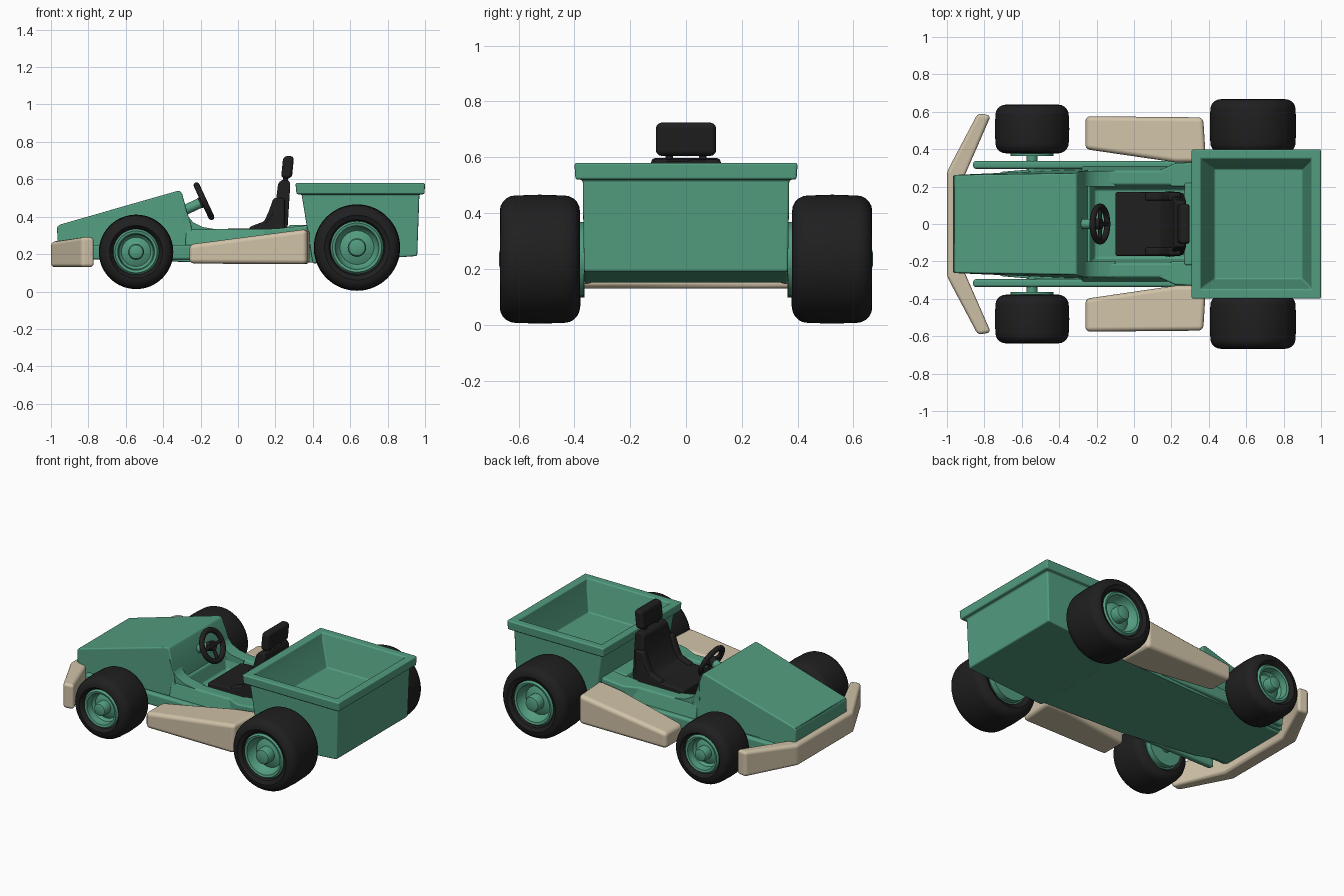
import bpy, bmesh, math
from mathutils import Vector

if "Cube" in bpy.data.objects:
    bpy.data.objects.remove(bpy.data.objects["Cube"])


def material(name, rgb):
    m = bpy.data.materials.new(name)
    m.diffuse_color = (*rgb, 1)
    m.use_nodes = True
    m.node_tree.nodes["Principled BSDF"].inputs["Base Color"].default_value = m.diffuse_color
    return m


GREEN = material("green paint", (0.085, 0.335, 0.215))
BEIGE = material("beige plastic", (0.63, 0.54, 0.39))
BLACK = material("black rubber", (0.014, 0.014, 0.015))


def make(name, verts, faces, mat, bevel=0.0, mirror=False, segs=3):
    me = bpy.data.meshes.new(name)
    bm = bmesh.new()
    vs = [bm.verts.new(v) for v in verts]
    for f in faces:
        bm.faces.new([vs[i] for i in f])
    bmesh.ops.recalc_face_normals(bm, faces=bm.faces)
    for f in bm.faces:
        f.smooth = True
    bm.to_mesh(me)
    bm.free()
    me.materials.append(mat)
    ob = bpy.data.objects.new(name, me)
    bpy.context.collection.objects.link(ob)
    if bevel:
        b = ob.modifiers.new("bevel", 'BEVEL')
        b.width, b.segments, b.harden_normals = bevel, segs, True
        b.limit_method, b.angle_limit = 'ANGLE', math.radians(25)
    else:
        me.set_sharp_from_angle(angle=math.radians(35))
    if mirror:
        m = ob.modifiers.new("mirror", 'MIRROR')
        m.use_axis = (False, True, False)
    return ob


def skin(name, rings, mat, caps=True, loop=False, **kw):
    # join equal-sized rings of points into one surface
    n, k = len(rings[0]), len(rings)
    verts = [p for r in rings for p in r]
    faces = [(i * n + j, i * n + (j + 1) % n, (i + 1) % k * n + (j + 1) % n, (i + 1) % k * n + j)
             for i in range(k if loop else k - 1) for j in range(n)]
    if caps:
        faces += [tuple(range(n)), tuple(range((k - 1) * n, k * n))]
    return make(name, verts, faces, mat, **kw)


def side_profile(name, pts, width, mat, **kw):
    # x-z outline swept across y; width is a function of (x, z)
    return skin(name, [[(x, s * width(x, z), z) for x, z in pts] for s in (-1, 1)], mat, **kw)


def plan(name, pts, low, top, mat, **kw):
    # x-y outline raised between two height functions of x
    return skin(name, [[(x, y, h(x)) for x, y in pts] for h in (low, top)], mat, **kw)


def rect(x0, x1, y, z):
    return [(x0, -y, z), (x1, -y, z), (x1, y, z), (x0, y, z)]


def box(name, x0, x1, y0, y1, z0, z1, mat, **kw):
    return skin(name, [[(x0, y0, z), (x1, y0, z), (x1, y1, z), (x0, y1, z)] for z in (z0, z1)], mat, **kw)


def spin(name, prof, cx, cz, mat, loop=False, n=64):
    # (radius, y) outline turned about a wheel axis, mirrored to the other side
    rings = [[(cx + r * math.cos(2 * math.pi * i / n), y, cz + r * math.sin(2 * math.pi * i / n))
              for i in range(n)] for r, y in prof]
    return skin(name, rings, mat, caps=not loop, loop=loop, mirror=True)


def rod(name, a, b, r, mat, n=20, mirror=False):
    a, b = Vector(a), Vector(b)
    q = (b - a).to_track_quat('Z', 'Y')
    rings = [[p + q @ Vector((r * math.cos(2 * math.pi * i / n), r * math.sin(2 * math.pi * i / n), 0))
              for i in range(n)] for p in (a, b)]
    return skin(name, rings, mat, mirror=mirror)


# wheels: tyre, dished rim with hub, inner brake disc, axle
def wheel(label, cx, cz, R, y0, y1, rim):
    c = 0.055
    arc = [(math.sin(t * math.pi / 10), math.cos(t * math.pi / 10)) for t in range(6)]
    outer = [(R - c + c * s, y1 - c + c * k) for s, k in arc]
    inner = [(R - c + c * s, y0 + c - c * k) for s, k in reversed(arc)]
    mid = [(R + 0.003, (y0 + y1) / 2)]
    spin(label + "_tyre", [(rim, y1 - 0.035), (rim + 0.012, y1 - 0.012)] + outer + mid + inner
         + [(rim + 0.012, y0 + 0.012), (rim, y0 + 0.03)], cx, cz, BLACK, loop=True)
    h = rim * 0.36
    spin(label + "_rim", [(rim * 0.95, y0 + 0.02), (rim + 0.004, y0 + 0.02), (rim + 0.004, y1 - 0.025),
                          (rim - 0.006, y1 - 0.012), (rim - 0.02, y1 - 0.016), (rim * 0.78, y1 - 0.06),
                          (rim * 0.66, y1 - 0.075), (rim * 0.5, y1 - 0.065), (h, y1 - 0.06),
                          (h, y1 - 0.015), (h - 0.006, y1 - 0.004), (h * 0.5, y1 + 0.002)], cx, cz, GREEN)
    spin(label + "_brake_disc", [(rim * 0.97, y0 - 0.015), (rim * 0.97, y0 + 0.025)], cx, cz, GREEN)
    rod(label + "_axle", (cx, -y0 - 0.02, cz), (cx, y0 + 0.02, cz), 0.03, GREEN)


wheel("front_wheel", -0.545, 0.212, 0.196, 0.378, 0.638, 0.118)
wheel("rear_wheel", 0.636, 0.235, 0.228, 0.38, 0.667, 0.137)

# cargo bin: outer walls, rolled rim, sloping hollow inside
rings = [rect(0.40, 0.958, 0.365, 0.19), rect(0.34, 0.97, 0.37, 0.52), rect(0.313, 0.997, 0.396, 0.52),
         rect(0.307, 1.0, 0.4, 0.58), rect(0.358, 0.948, 0.348, 0.58), rect(0.37, 0.94, 0.335, 0.535),
         rect(0.43, 0.90, 0.295, 0.39)]
rings[0] = [(x, y, 0.15 if x < 0.5 else 0.19) for x, y, z in rings[0]]
skin("cargo_bin", rings, GREEN, bevel=0.009)

# belly pan and side rails
half = [(-0.93, 0.2), (-0.7, 0.28), (-0.2, 0.32), (0.42, 0.345)]
plan("belly_pan", half + [(x, -y) for x, y in reversed(half)],
     lambda x: 0.18 if x < -0.5 else 0.155, lambda x: 0.235, GREEN, bevel=0.006)
box("side_rail", -0.86, 0.4, 0.295, 0.337, 0.17, 0.25, GREEN, bevel=0.015, mirror=True)

# nose with sloping hood
side_profile("nose", [(-0.96, 0.19), (-0.968, 0.345), (-0.955, 0.357), (-0.33, 0.536), (-0.308, 0.538),
                      (-0.298, 0.52), (-0.25, 0.35), (-0.23, 0.2)],
             lambda x, z: 0.262 + 0.03 * (x + 0.97) / 0.7 - 0.02 * max(0, z - 0.35) / 0.2, GREEN, bevel=0.01)

# cockpit tub with footwell
skin("cockpit_tub", [rect(-0.28, 0.4, 0.32, 0.2), rect(-0.28, 0.4, 0.285, 0.335),
                     rect(-0.235, 0.3, 0.21, 0.335), rect(-0.21, 0.28, 0.185, 0.25)], GREEN, bevel=0.012)

# curved flanks running from the hood and up to the bin
skin("front_flank", [[(x, y, z) for x, z in [(-0.3, 0.3), (-0.29, 0.47), (-0.265, 0.40), (-0.24, 0.37),
                                            (-0.19, 0.345), (-0.1, 0.33), (-0.1, 0.3)]]
                     for y in (0.2, 0.283)], GREEN, mirror=True)
plan("rear_flank", [(0.12, 0.28), (0.22, 0.325), (0.42, 0.335), (0.42, 0.2), (0.2, 0.2)],
     lambda x: 0.2, lambda x: 0.333 + max(0, x - 0.2) * 0.12, GREEN, bevel=0.01, mirror=True)
box("seat_bulkhead", 0.27, 0.42, -0.22, 0.22, 0.2, 0.355, GREEN, bevel=0.01)

# beige side pods
plan("side_pod", [(-0.26, 0.40), (-0.26, 0.576), (0.37, 0.57), (0.385, 0.33), (0.22, 0.33)],
     lambda x: 0.148 - 0.006 * x, lambda x: 0.252 + 0.13 * (x + 0.26), BEIGE, bevel=0.025, mirror=True)

# beige front bumper
edge = [(-1.0, 0.28), (-0.835, 0.592), (-0.765, 0.58), (-0.905, 0.26)]
plan("front_bumper", edge + [(x, -y) for x, y in reversed(edge)],
     lambda x: 0.13, lambda x: 0.265 if x < -0.9 else 0.292, BEIGE, bevel=0.02)
box("bumper_mount", -0.95, -0.8, -0.24, 0.24, 0.18, 0.26, GREEN, bevel=0.01)

# seat, headrest and its posts
side_profile("seat", [(-0.1, 0.26), (-0.1, 0.33), (-0.05, 0.336), (0.08, 0.338), (0.14, 0.36), (0.18, 0.41),
                      (0.205, 0.5), (0.215, 0.58), (0.235, 0.597), (0.268, 0.597), (0.28, 0.58),
                      (0.265, 0.34), (0.25, 0.26)],
             lambda x, z: 0.17 - 0.05 * max(0, min(1, (z - 0.42) / 0.18)), BLACK, bevel=0.014)
skin("seat_bolster", [[(x, y, z) for x, z in [(0.06, 0.3), (0.06, 0.345), (0.14, 0.375), (0.165, 0.43),
                                             (0.19, 0.5), (0.25, 0.5), (0.25, 0.3)]]
                      for y in (0.125, 0.168)], BLACK, bevel=0.012, mirror=True)
skin("headrest", [[(x + dx, y, z) for x, y in [(0.23, -0.108), (0.288, -0.108), (0.288, 0.108), (0.23, 0.108)]]
                  for dx, z in ((0.0, 0.605), (0.012, 0.724))], BLACK, bevel=0.02)
rod("headrest_post", (0.252, 0.06, 0.57), (0.257, 0.06, 0.63), 0.014, BLACK, mirror=True)

# steering column, wheel ring, spokes and hub
C = Vector((-0.182, 0, 0.483))
A = Vector((0.906, 0, 0.423))
U = Vector((-0.423, 0, 0.906))
V = Vector((0, 1, 0))
rod("steering_column", C - A * 0.13, C - A * 0.02, 0.027, GREEN)
rod("steering_hub", C - A * 0.025, C + A * 0.008, 0.03, BLACK)
ring = []
for i in range(48):
    a = 2 * math.pi * i / 48
    d = U * math.cos(a) + V * math.sin(a)
    ring.append([C + d * (0.093 + 0.017 * math.cos(b)) + A * 0.016 * math.sin(b)
                 for b in (2 * math.pi * j / 12 for j in range(12))])
skin("steering_wheel", ring, BLACK, caps=False, loop=True)
for i, a in enumerate((90, 180, 270)):
    d = U * math.cos(math.radians(a)) + V * math.sin(math.radians(a))
    rod("steering_spoke_%d" % (i + 1), C, C + d * 0.09, 0.011, BLACK, n=12)
